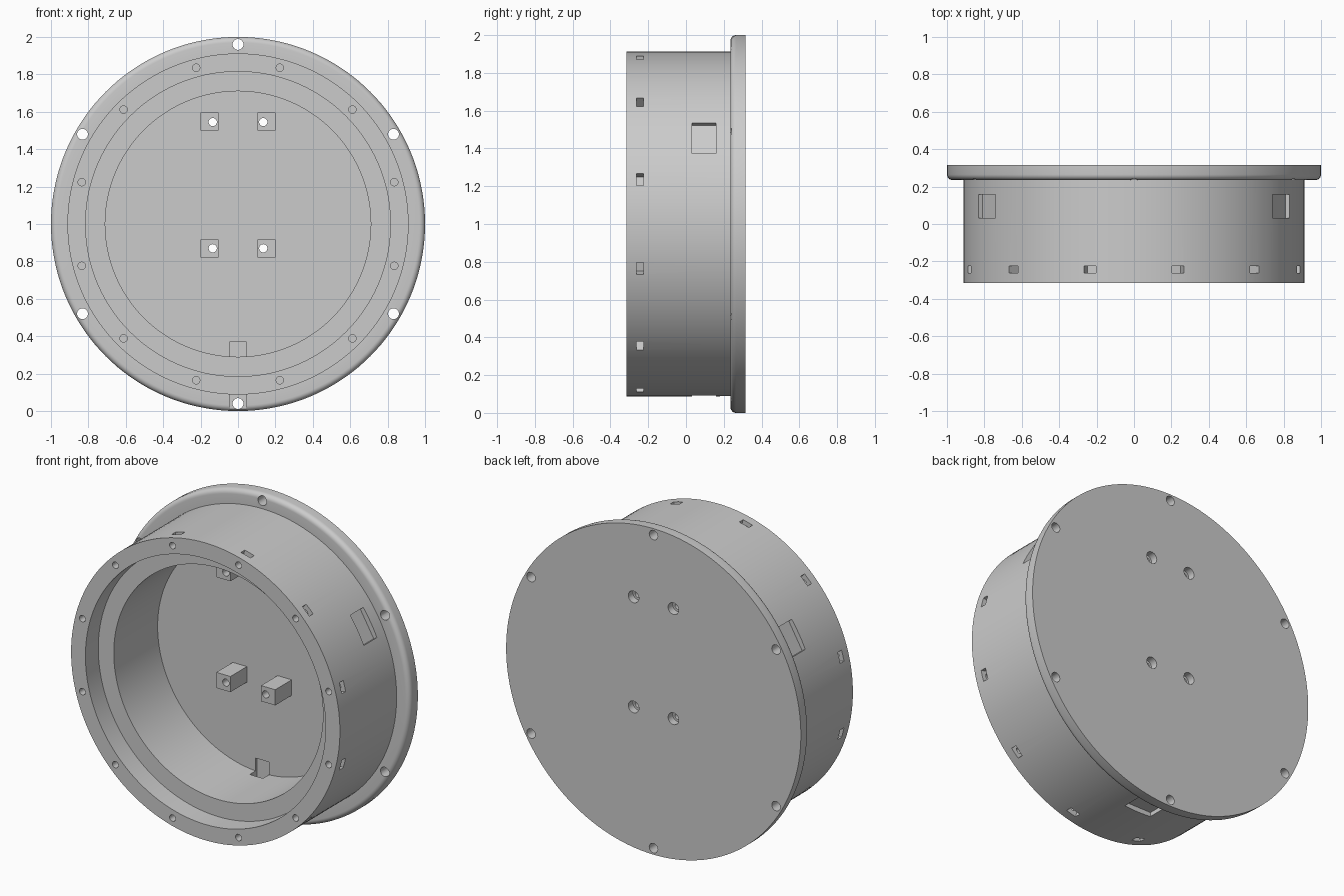
import bpy, bmesh, math
from mathutils import Matrix, Vector

if "Cube" in bpy.data.objects:
    bpy.data.objects.remove(bpy.data.objects["Cube"])

AXIS_Z = 1.0          # height of the revolve axis, which runs along y
SEG = 144


def finish(bm, name):
    bmesh.ops.recalc_face_normals(bm, faces=bm.faces)
    mesh = bpy.data.meshes.new(name)
    bm.to_mesh(mesh)
    bm.free()
    ob = bpy.data.objects.new(name, mesh)
    bpy.context.collection.objects.link(ob)
    return ob


def polar(r, deg, y=0.0):
    a = math.radians(deg)
    return Vector((r * math.cos(a), y, AXIS_Z + r * math.sin(a)))


def add_hole(bm, x, z, radius, y0, y1):
    m = Matrix.Translation((x, (y0 + y1) / 2, z)) @ Matrix.Rotation(math.pi / 2, 4, 'X')
    bmesh.ops.create_cone(bm, cap_ends=True, segments=24, radius1=radius,
                          radius2=radius, depth=y1 - y0, matrix=m)


def add_box(bm, center, size, deg=0.0):
    # size is (radial, y, tangential) once turned around the axis by deg
    m = (Matrix.Translation(center) @ Matrix.Rotation(-math.radians(deg), 4, 'Y')
         @ Matrix.Diagonal((*size, 1)))
    bmesh.ops.create_cube(bm, size=1, matrix=m)


def cut(ob, cutter):
    mod = ob.modifiers.new("cut", 'BOOLEAN')
    mod.operation = 'DIFFERENCE'
    mod.solver = 'EXACT'
    mod.object = cutter
    bpy.context.view_layer.objects.active = ob
    bpy.ops.object.modifier_apply(modifier=mod.name)


# Housing: flange, stepped drum wall and floor as one revolved profile
fillet = 0.03
profile = [(0, 0.315), (1, 0.315)]
for i in range(7):
    a = math.pi / 2 * i / 6
    profile.append((1 - fillet + fillet * math.cos(a), 0.235 + fillet - fillet * math.sin(a)))
profile += [(0.912, 0.235), (0.912, -0.315), (0.815, -0.315), (0.815, -0.19),
            (0.71, -0.19), (0.71, 0.235), (0, 0.235)]
bm = bmesh.new()
verts = [bm.verts.new((r, y, AXIS_Z)) for r, y in profile]
edges = [bm.edges.new(p) for p in zip(verts, verts[1:])]
bmesh.ops.spin(bm, geom=verts + edges, cent=(0, 0, AXIS_Z), axis=(0, 1, 0),
               angle=2 * math.pi, steps=SEG, use_merge=True)
bmesh.ops.remove_doubles(bm, verts=bm.verts, dist=1e-5)
housing = finish(bm, "housing")

# Four square standoffs on the floor
bm = bmesh.new()
for sx in (-1, 1):
    for z in (0.868, 1.548):
        add_box(bm, (sx * 0.152, 0.155, z), (0.096, 0.16, 0.096))
standoffs = finish(bm, "standoffs")

# Round holes: flange bolts, front rim screws, standoff screws
bm = bmesh.new()
for k in range(6):
    p = polar(0.96, 30 + 60 * k)
    add_hole(bm, p.x, p.z, 0.029, 0.1, 0.4)
for k in range(12):
    p = polar(0.865, 15 + 30 * k)
    add_hole(bm, p.x, p.z, 0.02, -0.4, -0.2)
for sx in (-1, 1):
    for z in (0.87, 1.545):
        add_hole(bm, sx * 0.135, z, 0.022, 0.0, 0.4)
holes = finish(bm, "hole_cutter")

# Nut slots, latch pockets, cable channel and rear counterbores
bm = bmesh.new()
for k in range(12):
    a = 15 + 30 * k
    add_box(bm, polar(0.895, a, -0.244), (0.12, 0.037, 0.066), a)
for a in (30, 150, 270):
    add_box(bm, polar(0.932, a, 0.095), (0.1, 0.126, 0.185), a)
add_box(bm, (0, 0.213, 0.19), (0.09, 0.066, 0.36))
for sx in (-1, 1):
    for z in (0.87, 1.545):
        add_hole(bm, sx * 0.135, z, 0.036, 0.27, 0.4)
slots = finish(bm, "slot_cutter")

cut(housing, holes)
cut(housing, slots)
cut(standoffs, holes)
for cutter in (holes, slots):
    bpy.data.objects.remove(cutter)

# Smooth the round walls, keep the machined edges crisp
for ob in (housing, standoffs):
    bpy.ops.object.select_all(action='DESELECT')
    ob.select_set(True)
    bpy.context.view_layer.objects.active = ob
    bpy.ops.object.shade_smooth_by_angle(angle=math.radians(30))
